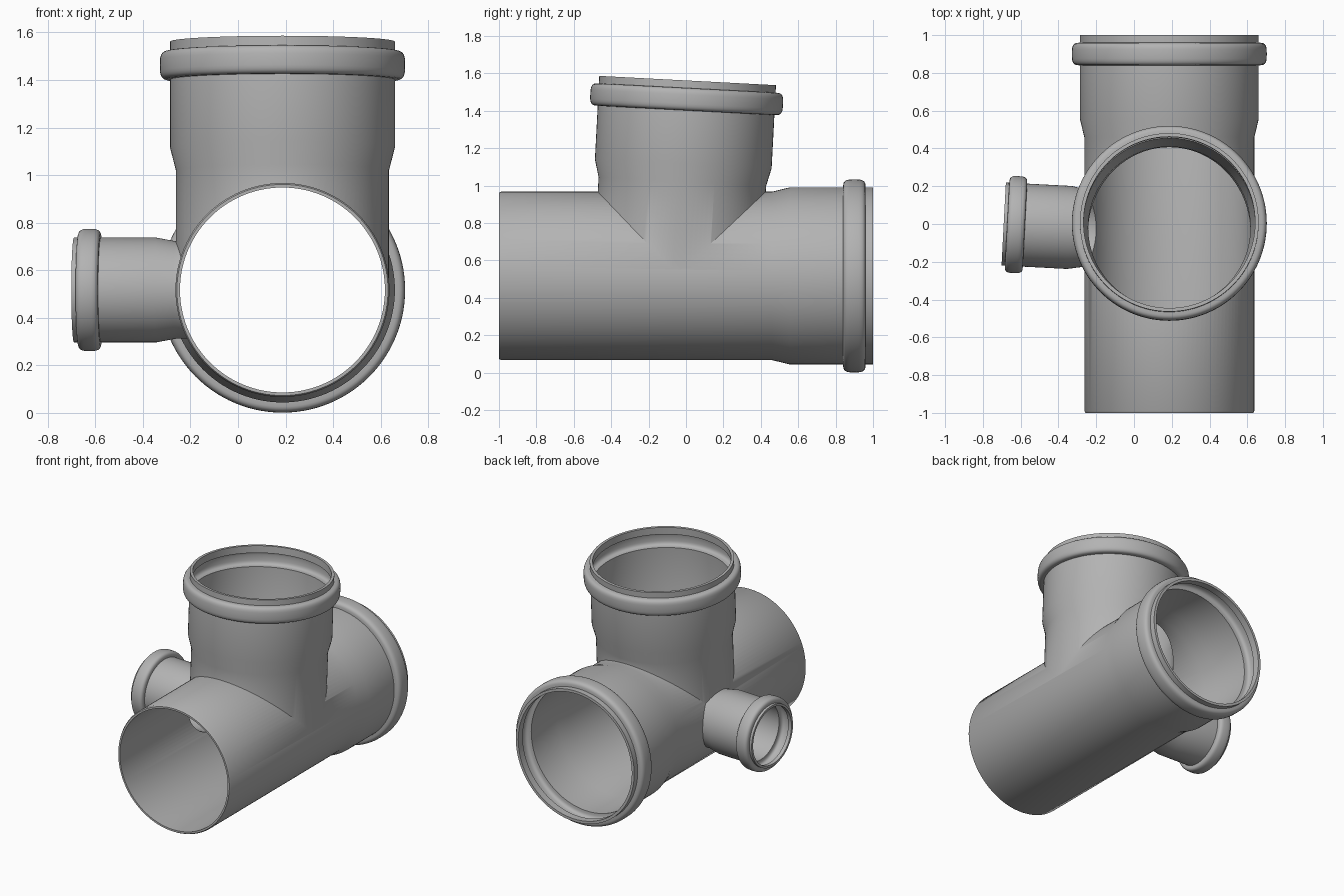
import bpy, bmesh, math
from mathutils import Vector

SEGMENTS = 112
HUB = Vector((0.187, -0.046, 0.517))
TILT = math.radians(3)

old = bpy.data.objects.get("Cube")
if old:
    bpy.data.objects.remove(old, do_unlink=True)

plastic = bpy.data.materials.new("grey plastic")
plastic.use_nodes = True
GREY = (0.45, 0.45, 0.45, 1)
plastic.diffuse_color = GREY
plastic.node_tree.nodes["Principled BSDF"].inputs["Base Color"].default_value = GREY


def bulge(base, crest, start, end, steps=14):
    """Rounded bead from start to end along the pipe, as (radius, distance)."""
    mid, half = (start + end) / 2, (end - start) / 2
    points = []
    for i in range(steps + 1):
        t = math.pi * i / steps
        c = math.cos(t)
        along = math.copysign(abs(c) ** 0.6, c)
        points.append((base + (crest - base) * max(math.sin(t), 0) ** 0.6, mid - half * along))
    return points


def lathe(name, profile, axis):
    """Closed solid turned around an axis through the hub."""
    bm = bmesh.new()
    turn = axis.to_track_quat("Z", "Y")
    rings = []
    for radius, dist in profile:
        ring = []
        for i in range(SEGMENTS):
            a = math.tau * i / SEGMENTS
            p = Vector((radius * math.cos(a), radius * math.sin(a), dist))
            ring.append(bm.verts.new(HUB + turn @ p))
        rings.append(ring)
    for low, high in zip(rings, rings[1:]):
        for i in range(SEGMENTS):
            j = (i + 1) % SEGMENTS
            bm.faces.new((low[i], low[j], high[j], high[i]))
    bm.faces.new(rings[0][::-1])
    bm.faces.new(rings[-1])
    bmesh.ops.recalc_face_normals(bm, faces=bm.faces)
    mesh = bpy.data.meshes.new(name)
    bm.to_mesh(mesh)
    bm.free()
    mesh.materials.append(plastic)
    obj = bpy.data.objects.new(name, mesh)
    bpy.context.collection.objects.link(obj)
    return obj


def pipe(name, axis, neck, socket, wall, start, flare, bead, crest, end, tail):
    """Outer solid and matching bore of one pipe with a beaded socket."""
    outer = [(neck, start), (neck, flare[0]), (socket, flare[1])]
    outer += bulge(socket, crest, *bead) + [(socket, end)]
    if tail:
        outer[0:1] = [(neck - 0.006, start), (neck, start + 0.01)]
    inset = wall * 0.6
    bore = [(neck - wall, start - (0.1 if tail else 0)),
            (neck - wall, flare[0]), (socket - wall, flare[1])]
    bore += bulge(socket - wall, crest - wall, bead[0] + inset, bead[1] - inset)
    bore += [(socket - wall, end + 0.1)]
    return lathe(name, outer, axis), lathe(name + "_bore", bore, axis)


# Main run, upright branch and small side inlet
big = dict(wall=0.019, flare=(0.505, 0.6), bead=(0.886, 1.006), crest=0.516, end=1.046)
parts = [
    pipe("pipe_fitting", Vector((0, 1, 0)), 0.45, 0.473,
         start=-0.954, tail=True, **big),
    pipe("upright_branch", Vector((0, math.sin(TILT), math.cos(TILT))), 0.4485, 0.473,
         start=0, tail=False, **big),
    pipe("side_inlet", Vector((-math.cos(TILT), math.sin(TILT), 0)), 0.205, 0.22,
         wall=0.016, start=0, flare=(0.45, 0.53), bead=(0.765, 0.86),
         crest=0.257, end=0.878, tail=False),
]

# Join the outer solids, then hollow out the bores
body = parts[0][0]
steps = [(outer, "UNION") for outer, bore in parts[1:]]
steps += [(bore, "DIFFERENCE") for outer, bore in parts]
for tool, operation in steps:
    mod = body.modifiers.new(tool.name, "BOOLEAN")
    mod.object, mod.operation, mod.solver = tool, operation, "EXACT"

bpy.ops.object.select_all(action="DESELECT")
body.select_set(True)
bpy.context.view_layer.objects.active = body
for tool, operation in steps:
    bpy.ops.object.modifier_apply(modifier=tool.name)
for tool, operation in steps:
    bpy.data.objects.remove(tool, do_unlink=True)

bpy.ops.object.shade_smooth_by_angle(angle=math.radians(32))
